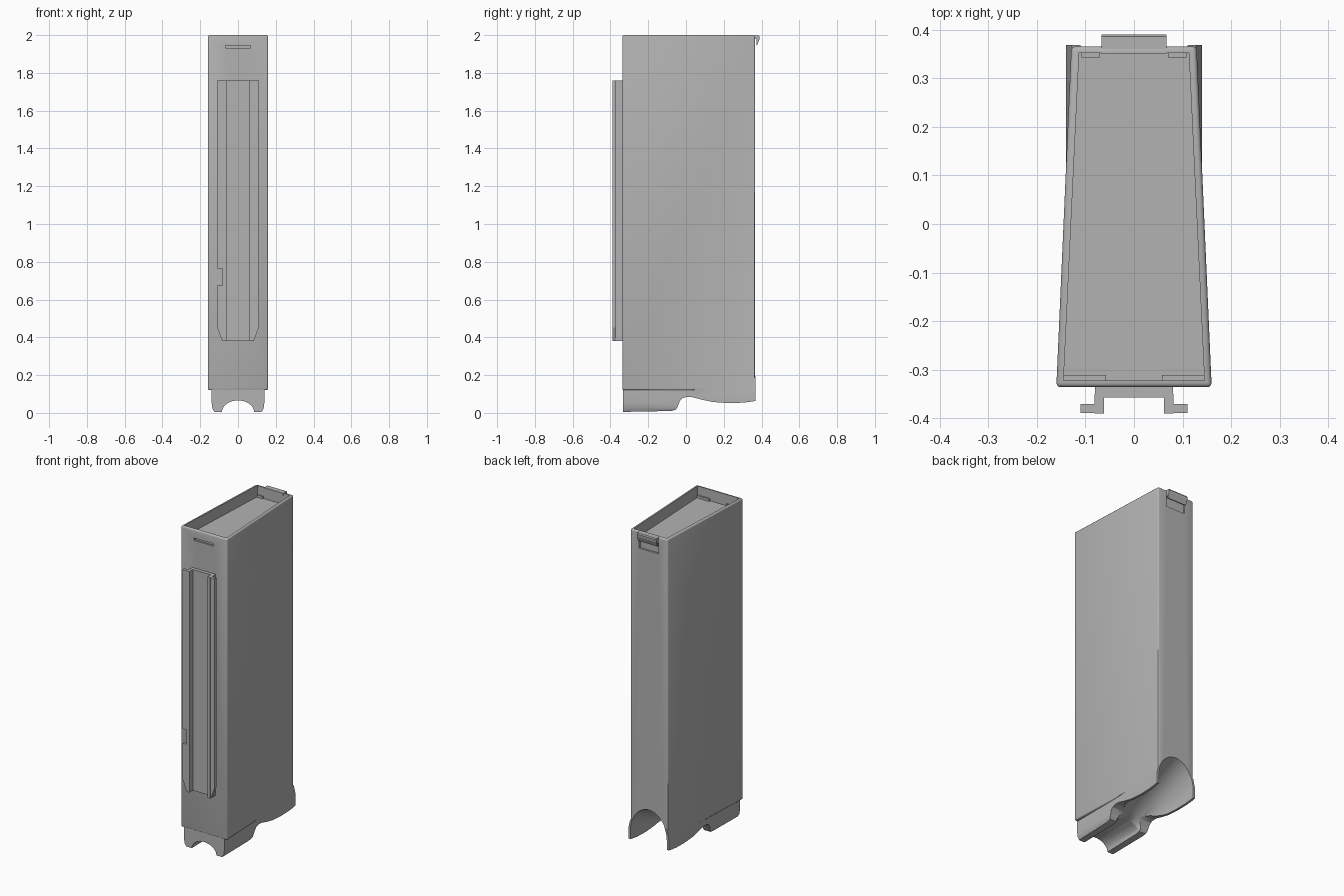
import bpy, bmesh, math
from mathutils import Vector

cube = bpy.data.objects.get("Cube")
if cube:
    bpy.data.objects.remove(cube, do_unlink=True)

grey = bpy.data.materials.new("plain grey")
grey.use_nodes = True
COLOUR = (0.45, 0.45, 0.45, 1)
grey.diffuse_color = COLOUR
grey.node_tree.nodes["Principled BSDF"].inputs["Base Color"].default_value = COLOUR


def loft(name, rings):
    """Skin a list of equally sized closed rings and cap both ends."""
    bm = bmesh.new()
    loops = [[bm.verts.new(p) for p in ring] for ring in rings]
    n = len(loops[0])
    for a, b in zip(loops, loops[1:]):
        for i in range(n):
            j = (i + 1) % n
            bm.faces.new((a[i], a[j], b[j], b[i]))
    bm.faces.new(loops[0])
    bm.faces.new(loops[-1])
    bmesh.ops.recalc_face_normals(bm, faces=bm.faces)
    mesh = bpy.data.meshes.new(name)
    bm.to_mesh(mesh)
    bm.free()
    mesh.materials.append(grey)
    obj = bpy.data.objects.new(name, mesh)
    bpy.context.collection.objects.link(obj)
    return obj


def prism(name, profile, axis, start, end):
    """Extrude a flat profile along the x, y or z axis."""
    def place(p, t):
        q = list(p)
        q.insert("xyz".index(axis), t)
        return Vector(q)
    return loft(name, [[place(p, t) for p in profile] for t in (start, end)])


def box(name, x0, x1, y0, y1, z0, z1):
    return prism(name, [(x0, y0), (x1, y0), (x1, y1), (x0, y1)], "z", z0, z1)


def mirrored(half):
    """Complete a profile from its +x half."""
    return half + [(-x, z) for x, z in reversed(half)]


def apply(obj, mod):
    bpy.context.view_layer.objects.active = obj
    bpy.ops.object.modifier_apply(modifier=mod.name)


def bevel(obj, width, segments=3):
    mod = obj.modifiers.new("bevel", "BEVEL")
    mod.width, mod.segments = width, segments
    mod.limit_method = "ANGLE"
    apply(obj, mod)


def boolean(obj, tool, operation):
    mod = obj.modifiers.new(operation, "BOOLEAN")
    mod.operation, mod.object, mod.solver = operation, tool, "EXACT"
    apply(obj, mod)
    bpy.data.objects.remove(tool, do_unlink=True)


# Tapered main case
case = prism("case", [(-0.16, -0.336), (0.16, -0.336), (0.129, 0.366), (-0.129, 0.366)],
             "z", 0.12, 2.0)
bevel(case, 0.009)

# Straight foot with a small flare where the case is narrower
foot = prism("foot", mirrored([(0.105, 0), (0.125, 0.005), (0.136, 0.025), (0.14, 0.06),
                               (0.14, 0.13), (0.1275, 0.185), (0.1, 0.2)]),
             "y", -0.334, 0.369)
side_curve = [(-0.4, 0.3), (-0.4, 0.004), (-0.08, 0.01), (-0.055, 0.016), (-0.043, 0.035),
              (-0.034, 0.06), (-0.02, 0.077), (0, 0.084), (0.03, 0.084), (0.08, 0.071),
              (0.14, 0.058), (0.22, 0.052), (0.3, 0.054), (0.35, 0.06), (0.4, 0.07), (0.4, 0.3)]
boolean(foot, prism("foot_trim", side_curve, "x", -0.3, 0.3), "INTERSECT")
boolean(case, foot, "UNION")


# Arched channel underneath, opening up toward the back
def arch(y, half_width, base, top, steps=20):
    ring = [(half_width, y, -0.1)]
    for i in range(steps + 1):
        a = math.pi * i / steps
        ring.append((half_width * math.cos(a), y, base + (top - base) * math.sin(a)))
    return ring + [(-half_width, y, -0.1)]


channel = loft("channel", [arch(-0.4, 0.085, 0.003, 0.066), arch(-0.06, 0.085, 0.003, 0.066),
                           arch(0.0, 0.11, 0.03, 0.1), arch(0.12, 0.124, 0.07, 0.16),
                           arch(0.38, 0.126, 0.12, 0.285)])
boolean(case, channel, "DIFFERENCE")

# Shallow tray in the top, front slot and rear latch recess
FLOOR = 1.93
tray = prism("tray", [(-0.145, -0.322), (0.145, -0.322), (0.113, 0.352), (-0.113, 0.352)],
             "z", FLOOR, 2.1)
boolean(case, tray, "DIFFERENCE")
boolean(case, box("slot", -0.067, 0.067, -0.4, -0.326, 1.932, 1.946), "DIFFERENCE")
boolean(case, box("recess", -0.067, 0.067, 0.354, 0.4, 1.895, 1.965), "DIFFERENCE")

# Rear latch hook
prism("latch_hook", [(0.35, 1.999), (0.386, 1.999), (0.39, 1.992), (0.388, 1.975),
                     (0.376, 1.945), (0.372, 1.945), (0.372, 1.98), (0.35, 1.985)],
      "x", -0.067, 0.067)

# Front rail: backing plate, two ribs and outward lips
LOW, HIGH = 0.38, 1.76
box("rail_plate", -0.08, 0.08, -0.357, -0.33, LOW, HIGH)


def lip(name, side, low, high, chamfer):
    corner = low + (0.07 if chamfer else 0)
    foot_x = 0.083 if chamfer else 0.11
    outline = [(0.07, low), (foot_x, low), (0.11, corner + 0.001), (0.11, high), (0.07, high)]
    prism(name, [(side * x, z) for x, z in outline], "y", -0.389, -0.371)


for side, label in ((1, "left"), (-1, "right")):
    inner, outer = sorted((side * 0.062, side * 0.081))
    box(label + "_rail_rib", inner, outer, -0.39, -0.35, LOW, HIGH)
    # Small ledges in the corners of the tray
    a, b = sorted((side * 0.058, side * 0.146))
    box(label + "_front_ledge", a, b, -0.324, -0.311, FLOOR - 0.01, FLOOR + 0.015)
    a, b = sorted((side * 0.07, side * 0.108))
    box(label + "_back_ledge", a, b, 0.343, 0.354, FLOOR - 0.01, FLOOR + 0.015)

lip("left_rail_lip", 1, LOW, HIGH, True)
lip("right_rail_lower_lip", -1, LOW, 0.675, True)
lip("right_rail_upper_lip", -1, 0.765, HIGH, False)

# Smooth the rounded surfaces and keep hard edges crisp
bpy.ops.object.select_all(action="DESELECT")
case.select_set(True)
bpy.context.view_layer.objects.active = case
bpy.ops.object.shade_smooth_by_angle(angle=math.radians(30))
